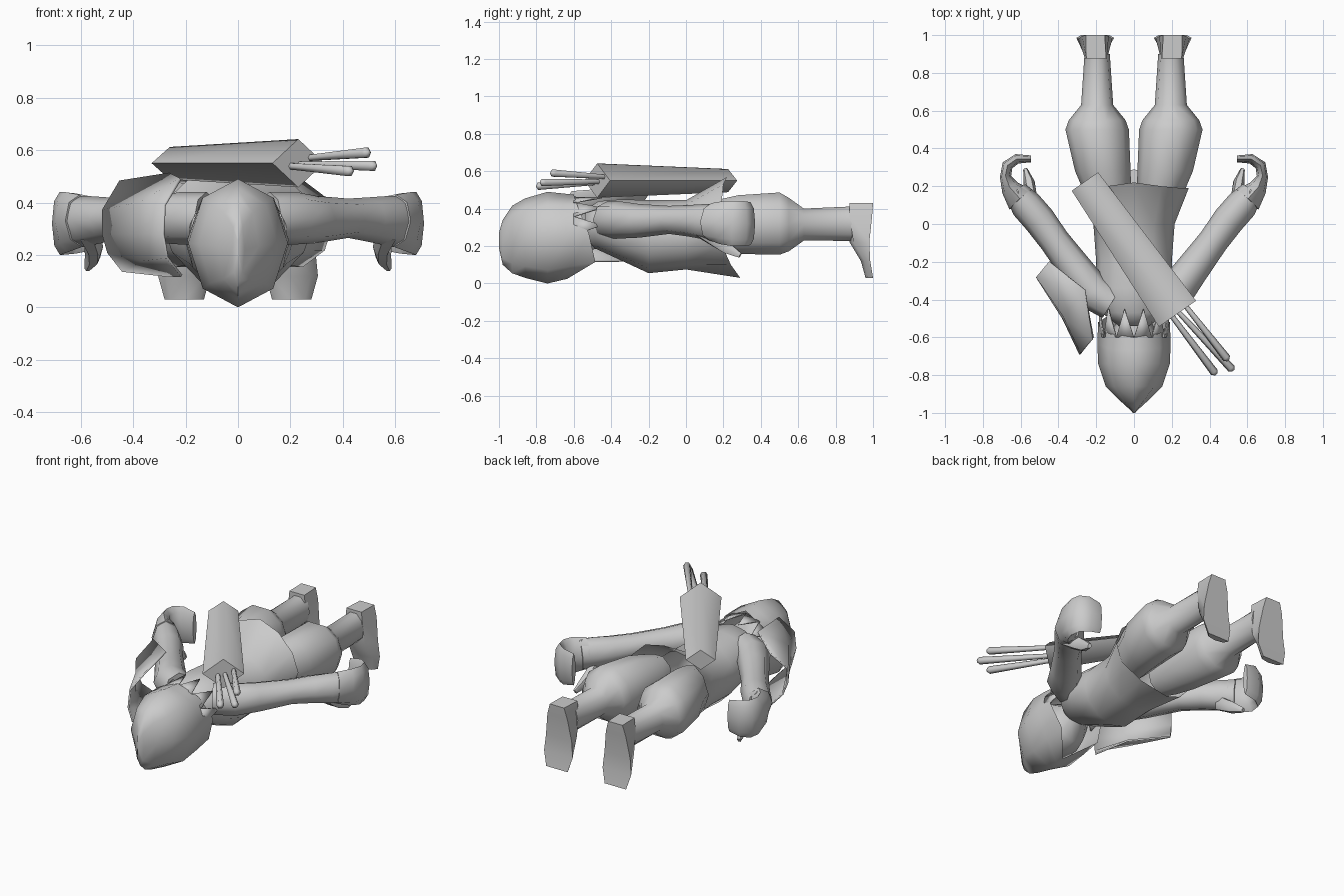
import bpy, bmesh
from math import cos, sin, pi, radians
from mathutils import Vector as V

if "Cube" in bpy.data.objects:
    bpy.data.objects.remove(bpy.data.objects["Cube"])


def finish(name, bm, angle=60, thick=0):
    bmesh.ops.recalc_face_normals(bm, faces=bm.faces)
    me = bpy.data.meshes.new(name)
    bm.to_mesh(me)
    bm.free()
    me.shade_smooth()
    me.set_sharp_from_angle(angle=radians(angle))
    ob = bpy.data.objects.new(name, me)
    bpy.context.collection.objects.link(ob)
    if thick:
        m = ob.modifiers.new("thickness", 'SOLIDIFY')
        m.thickness = thick
        m.offset = 0
    return ob


def loft(name, rings, caps=(True, True), closed=True, angle=60, thick=0):
    bm = bmesh.new()
    rows = [[bm.verts.new(p) for p in r] for r in rings]
    n = len(rows[0])
    for a, b in zip(rows, rows[1:]):
        for i in range(n if closed else n - 1):
            j = (i + 1) % n
            bm.faces.new((a[i], a[j], b[j], b[i]))
    if closed and caps[0]:
        bm.faces.new(rows[0])
    if closed and caps[1]:
        bm.faces.new(rows[-1])
    return finish(name, bm, angle, thick)


def oval(x, y, z, rx, rz, n=8):
    """Ring across the y axis."""
    return [V((x + rx * cos(2 * pi * i / n), y, z + rz * sin(2 * pi * i / n))) for i in range(n)]


def tube(path, n=8):
    """Rings across a path of (x, y, z, half width, half height)."""
    pts = [V(p[:3]) for p in path]
    out = []
    for k, p in enumerate(path):
        d = (pts[min(k + 1, len(pts) - 1)] - pts[max(k - 1, 0)]).normalized()
        side = d.cross(V((0, 0, 1))).normalized()
        up = side.cross(d)
        out.append([pts[k] + side * p[3] * cos(2 * pi * i / n) + up * p[4] * sin(2 * pi * i / n)
                    for i in range(n)])
    return out


def flip(rings, s):
    return [[V((p.x * s, p.y, p.z)) for p in r] for r in rings]


# Torso and flared tunic with a pointed front hem
torso = [oval(0, y, z, rx, rz, 12) for y, z, rx, rz in [
    (-.54, .30, .08, .09), (-.47, .31, .17, .13), (-.34, .285, .21, .165),
    (-.2, .25, .20, .195), (0, .26, .215, .185)]]
hem = oval(0, .19, .32, .29, .22, 12)
for i, (y, z) in {2: (.2, .53), 3: (.22, .57), 4: (.2, .53), 9: (.29, .03), 8: (.24, .1), 10: (.24, .1)}.items():
    hem[i].y, hem[i].z = y, z
loft("tunic", torso + [hem], caps=(True, False))

# Helmet with slanted rim, nose guard and cheek guards
helmet = []
for y, rx, lo, hi in [(-1, .006, .19, .27), (-.98, .025, .10, .34), (-.93, .08, .055, .415),
                      (-.86, .15, .03, .455), (-.74, .19, .0, .49)]:
    helmet.append(oval(0, y, (lo + hi) / 2, rx, (hi - lo) / 2, 8))
rim = oval(0, -.6, .27, .19, .205, 8)
for i, y in enumerate([-.52, -.58, -.6, -.58, -.52, -.485, -.635, -.485]):
    rim[i].y = y
rim[6].z = .025
rim[5].z = rim[7].z = .115
mid = [a.lerp(b, .5) for a, b in zip(helmet[-1], rim)]
for p in mid:
    p.x *= 1.02
loft("helmet", helmet + [mid, rim], caps=(True, False))

# Head and neck
loft("head", [oval(0, y, z, rx, rz) for y, z, rx, rz in [
    (-.82, .24, .10, .13), (-.74, .23, .15, .17), (-.64, .23, .15, .16),
    (-.55, .22, .11, .12), (-.5, .27, .08, .09), (-.42, .3, .08, .09)]])

# Spiky hair below the rear rim
bm = bmesh.new()
for i in range(6):
    a, b = [pi * (-.02 + (i + k) * 1.04 / 6) for k in (0, 1)]
    m = (a + b) / 2
    bm.faces.new([bm.verts.new((.18 * cos(t) * s, y, .27 + .19 * sin(t) * s))
                  for t, y, s in [(a, -.6, 1), (b, -.6, 1), (m, -.45, 1.03)]])
finish("hair_spikes", bm, thick=.008)

for side, s in (("right", 1), ("left", -1)):
    # Leg with baggy trouser
    loft(side + "_leg", flip([oval(x, y, z, rx, rz, 10) for x, y, z, rx, rz in [
        (.13, .09, .30, .10, .13), (.14, .17, .305, .125, .15), (.165, .28, .315, .147, .165),
        (.195, .5, .32, .168, .175), (.195, .55, .315, .15, .15), (.195, .63, .315, .085, .09),
        (.195, .9, .32, .067, .097)]], s))
    # Foot, toes pointing down, with a ridged instep and narrow heel
    loft(side + "_foot", flip([[V((.2 - w * .7, y + d, z)), V((.2, y, z)), V((.2 + w * .7, y + d, z)),
                                V((.205 + h, e, z)), V((.205 - h, e, z))]
                               for z, y, w, d, h, e in [
                                   (.43, .875, .075, .0, .05, 1), (.36, .875, .085, .0, .07, .995),
                                   (.22, .875, .09, .02, .09, .98), (.12, .935, .11, .02, .1, .985),
                                   (.03, .96, .08, .01, .075, 1)]], s))
    # Arm
    loft(side + "_arm", flip(tube([(.12, -.42, .34, .09, .10), (.22, -.36, .34, .10, .10),
                                   (.30, -.25, .335, .09, .09), (.42, -.09, .34, .08, .075),
                                   (.50, .02, .335, .085, .085), (.57, .1, .33, .085, .095),
                                   (.625, .17, .325, .065, .10)]), s))
    # Curled fingers and thumb
    grip = tube([(.60, .13, .33, .08, .10), (.655, .19, .325, .05, .115), (.68, .25, .32, .03, .12),
                 (.67, .31, .32, .03, .12), (.62, .345, .32, .026, .115), (.545, .345, .32, .018, .10)])
    loft(side + "_hand", flip(grip, s))
    loft(side + "_thumb", flip(tube([(.57, .08, .29, .05, .05), (.55, .16, .23, .035, .04),
                                     (.555, .22, .19, .03, .035), (.575, .29, .15, .012, .015)], 6), s))

# Shoulder guard, a curved plate round the left upper arm
loft("shoulder_guard", [
    [(-.44, -.2, .14), (-.495, -.26, .21), (-.515, -.28, .28), (-.515, -.28, .37), (-.45, -.2, .48)],
    [(-.26, -.36, .12), (-.36, -.49, .18), (-.375, -.5, .28), (-.37, -.49, .40), (-.26, -.35, .51)],
    [(-.215, -.60, .12), (-.27, -.67, .19), (-.285, -.69, .28), (-.28, -.68, .39), (-.22, -.61, .49)]],
    closed=False, angle=75, thick=.01)

# Quiver lying diagonally across the back
loft("quiver", tube([(-.26, .225, .55, .085, .062), (.23, -.475, .55, .12, .092)], 4), angle=80)

# Arrow shafts
for i, (a, b) in enumerate([((.18, -.46, .54), (.425, -.785, .52)), ((.27, -.43, .57), (.49, -.71, .59)),
                            ((.22, -.45, .545), (.515, -.765, .54))]):
    loft("arrow_%d" % (i + 1), tube([(*a, .013, .013), (*b, .022, .022),
                                     (b[0] + .01, b[1] - .012, b[2], .008, .008)], 6))
